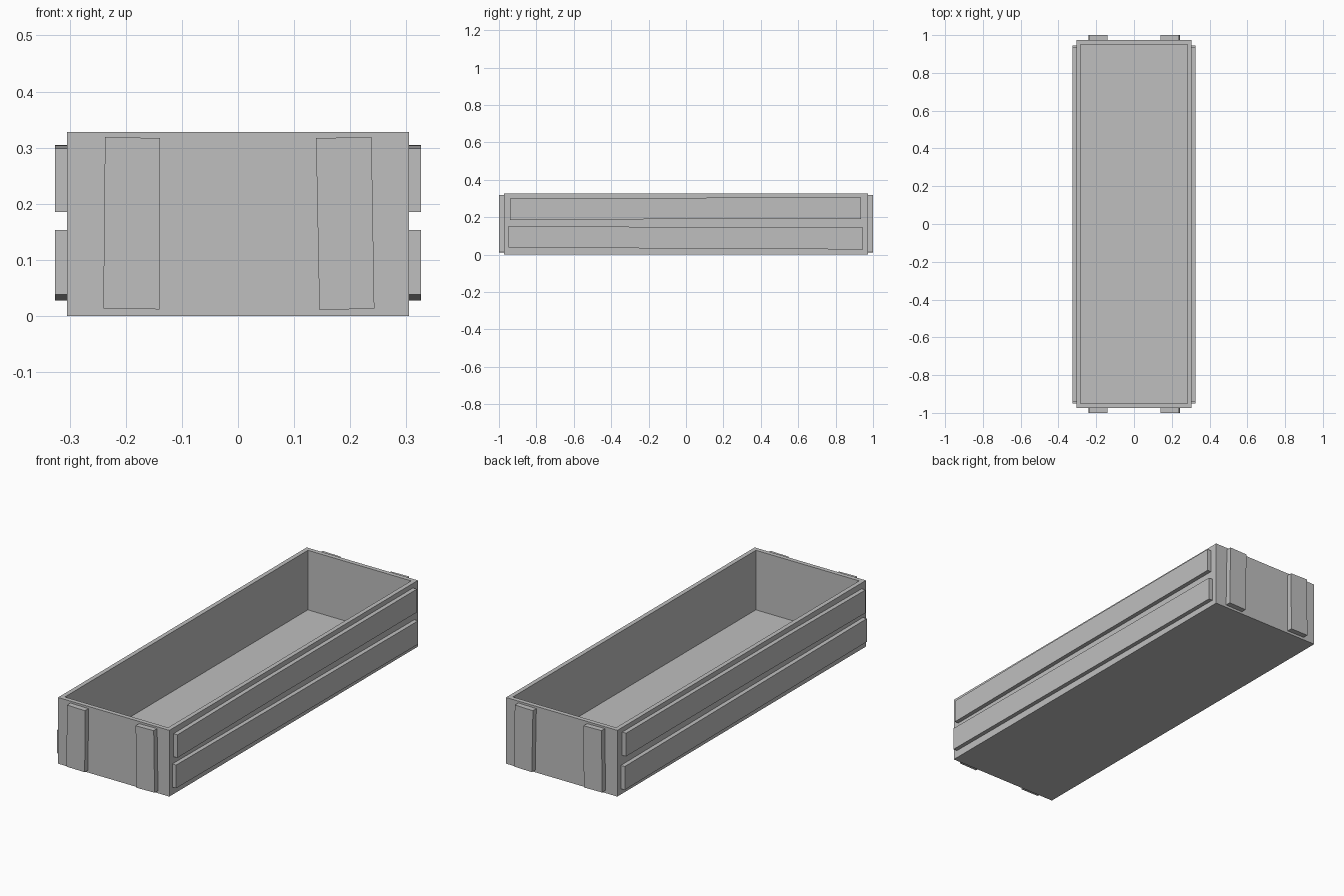
import bpy, bmesh
from mathutils import Vector

cube = bpy.data.objects.get("Cube")
if cube:
    bpy.data.objects.remove(cube, do_unlink=True)

grey = bpy.data.materials.new("light grey")
grey.use_nodes = True
grey.diffuse_color = (0.52, 0.52, 0.52, 1)
grey.node_tree.nodes["Principled BSDF"].inputs["Base Color"].default_value = (0.52, 0.52, 0.52, 1)


def add_object(name, bm):
    bmesh.ops.recalc_face_normals(bm, faces=bm.faces)
    mesh = bpy.data.meshes.new(name)
    bm.to_mesh(mesh)
    bm.free()
    mesh.materials.append(grey)
    obj = bpy.data.objects.new(name, mesh)
    bpy.context.collection.objects.link(obj)
    return obj


def plank(name, outline, axis, start, end):
    """Extrude an outline (horizontal, z) along x or y."""
    bm = bmesh.new()
    verts = [bm.verts.new((start, h, z) if axis == "x" else (h, start, z))
             for h, z in outline]
    face = bm.faces.new(verts)
    grown = bmesh.ops.extrude_face_region(bm, geom=[face], use_keep_orig=True)
    offset = Vector((end - start, 0, 0)) if axis == "x" else Vector((0, end - start, 0))
    bmesh.ops.translate(bm, vec=offset,
                        verts=[g for g in grown["geom"] if isinstance(g, bmesh.types.BMVert)])
    return add_object(name, bm)


# Open box: inset the top face for the rim, then push the opening down to the floor
half_x, half_y, height, wall, floor = 0.305, 0.973, 0.328, 0.031, 0.033
bm = bmesh.new()
bmesh.ops.create_cube(bm, size=1)
for v in bm.verts:
    v.co = (v.co.x * 2 * half_x, v.co.y * 2 * half_y, (v.co.z + 0.5) * height)
top = max(bm.faces, key=lambda f: f.calc_center_median().z)
bmesh.ops.inset_region(bm, faces=[top], thickness=wall)
well = bmesh.ops.extrude_discrete_faces(bm, faces=[top])["faces"][0]
bmesh.ops.translate(bm, verts=well.verts, vec=(0, 0, floor - height))
add_object("box", bm)

# Long rails on both sides, slightly uneven
upper = [(-0.94, 0.185), (-0.13, 0.19), (0.935, 0.19),
         (0.935, 0.305), (-0.33, 0.304), (-0.94, 0.299)]
lower = [(-0.95, 0.038), (0.39, 0.031), (0.945, 0.028),
         (0.945, 0.144), (-0.47, 0.15), (-0.95, 0.153)]
for side, sign in (("left", 1), ("right", -1)):
    for level, outline in (("upper", upper), ("lower", lower)):
        plank(f"{side}_{level}_rail", outline, "x", sign * 0.3, sign * 0.326)

# Upright battens on both ends, slightly crooked
left = [(0.145, 0.011), (0.243, 0.013), (0.238, 0.319), (0.139, 0.317)]
right = [(-0.24, 0.013), (-0.14, 0.012), (-0.139, 0.317), (-0.237, 0.319)]
for end, sign in (("front", -1), ("back", 1)):
    for side, outline in (("left", left), ("right", right)):
        plank(f"{end}_{side}_batten", outline, "y", sign * 0.968, sign * 1.0)
